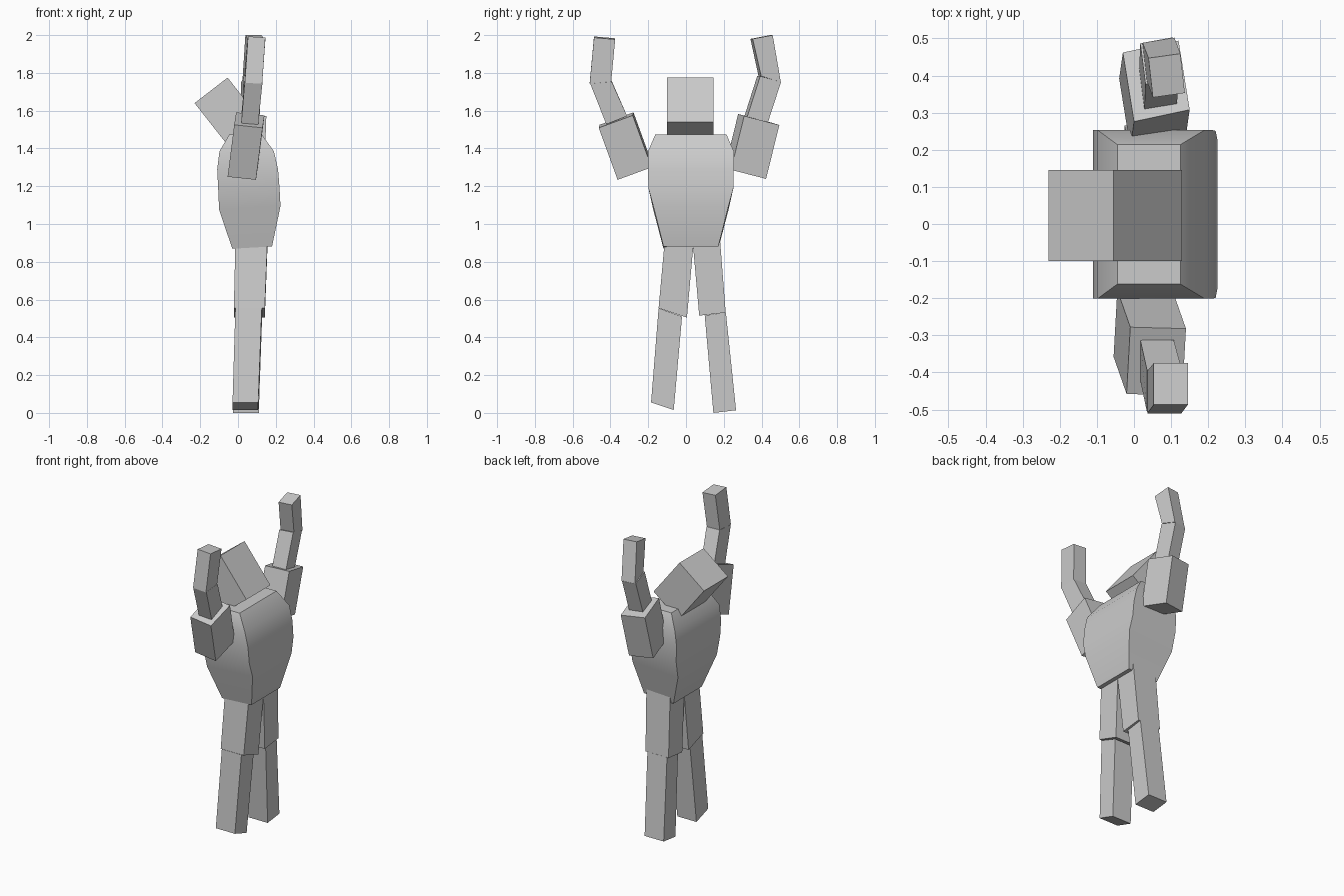
import bpy
import bmesh
from mathutils import Vector


def loft(name, sections):
    """Loft four-sided sections, each (centre, half x-edge, half y-edge), with capped ends."""
    bm = bmesh.new()
    rings = []
    for c, u, v in sections:
        c, u, v = Vector(c), Vector(u), Vector(v)
        rings.append([bm.verts.new(c + a * u + b * v)
                      for a, b in ((-1, -1), (1, -1), (1, 1), (-1, 1))])
    bm.faces.new(rings[0][::-1])
    bm.faces.new(rings[-1])
    for lo, hi in zip(rings, rings[1:]):
        for i in range(4):
            j = (i + 1) % 4
            bm.faces.new((lo[i], lo[j], hi[j], hi[i]))
    bmesh.ops.recalc_face_normals(bm, faces=bm.faces)
    mesh = bpy.data.meshes.new(name)
    bm.to_mesh(mesh)
    bm.free()
    obj = bpy.data.objects.new(name, mesh)
    bpy.context.collection.objects.link(obj)
    return obj


# Torso: rounded chest and back, flat flanks (z, x min, x max, half width, tilt)
profile = [(0.875, -0.03, 0.18, 0.145, 0.006), (1.085, -0.10, 0.225, 0.199, 0.01),
           (1.19, -0.105, 0.22, 0.225, 0), (1.29, -0.11, 0.212, 0.227, 0),
           (1.385, -0.098, 0.19, 0.227, 0), (1.475, -0.045, 0.125, 0.188, 0)]
torso = loft("torso", [(((a + b) / 2, 0.026, z), ((b - a) / 2, 0, t), (0, w, 0))
                       for z, a, b, w, t in profile])
bpy.context.view_layer.objects.active = torso
torso.select_set(True)
bpy.ops.object.shade_smooth_by_angle()
torso.select_set(False)

# Head: box leaning towards -x
loft("head", [((0.0425, 0.0225, 1.4725), (0.0875, 0, 0.0675), (0, 0.1225, 0)),
              ((-0.1425, 0.0225, 1.7075), (0.0875, 0, 0.0675), (0, 0.1225, 0))])

# Arm on the -y side
loft("upper_arm_a", [((0.025, -0.27, 1.275), (0.075, -0.002, -0.008), (0.005, 0.09, 0.033)),
                     ((0.06, -0.37, 1.55), (0.075, -0.002, -0.008), (0.005, 0.09, 0.033))])
loft("forearm_a", [((0.062, -0.367, 1.55), (0.045, 0, 0), (0, 0.055, 0.022)),
                   ((0.082, -0.45, 1.75), (0.047, 0, -0.002), (0, 0.057, 0.005))])
loft("hand_a", [((0.082, -0.453, 1.75), (0.046, 0, -0.002), (0, 0.057, 0.005)),
                ((0.099, -0.431, 1.985), (0.046, 0, -0.003), (0, 0.056, -0.005))])

# Arm on the +y side
loft("upper_arm_b", [((0.05, 0.315, 1.268), (0.075, 0.016, -0.005), (-0.015, 0.093, -0.024)),
                     ((0.06, 0.385, 1.553), (0.075, 0.016, -0.005), (-0.015, 0.093, -0.024))])
loft("forearm_b", [((0.065, 0.37, 1.55), (0.044, 0.008, 0), (-0.007, 0.055, -0.014)),
                   ((0.068, 0.44, 1.767), (0.044, 0.008, 0), (-0.007, 0.055, -0.016))])
loft("hand_b", [((0.072, 0.443, 1.767), (0.043, 0.007, 0), (-0.006, 0.052, -0.016)),
                ((0.088, 0.4, 1.99), (0.043, 0.006, 0), (-0.006, 0.053, 0.01))])

# Legs, slightly splayed with slanted ends
loft("thigh_a", [((0.06, -0.07, 0.53), (0.082, 0, 0), (0, 0.075, -0.025)),
                 ((0.072, -0.035, 0.92), (0.085, 0, 0), (0, 0.075, -0.02))])
loft("shin_a", [((0.056, -0.083, 0.532), (0.07, 0, 0), (0, 0.062, -0.022)),
                ((0.039, -0.125, 0.035), (0.068, 0, 0), (0, 0.06, -0.02))])
loft("thigh_b", [((0.06, 0.14, 0.523), (0.082, 0, 0), (0, 0.07, 0.008)),
                 ((0.072, 0.108, 0.91), (0.085, 0, 0), (0, 0.072, 0.01))])
loft("shin_b", [((0.058, 0.155, 0.524), (0.07, 0, 0), (0, 0.056, 0.008)),
                ((0.042, 0.205, 0.007), (0.068, 0, 0), (0, 0.06, 0.007))])
